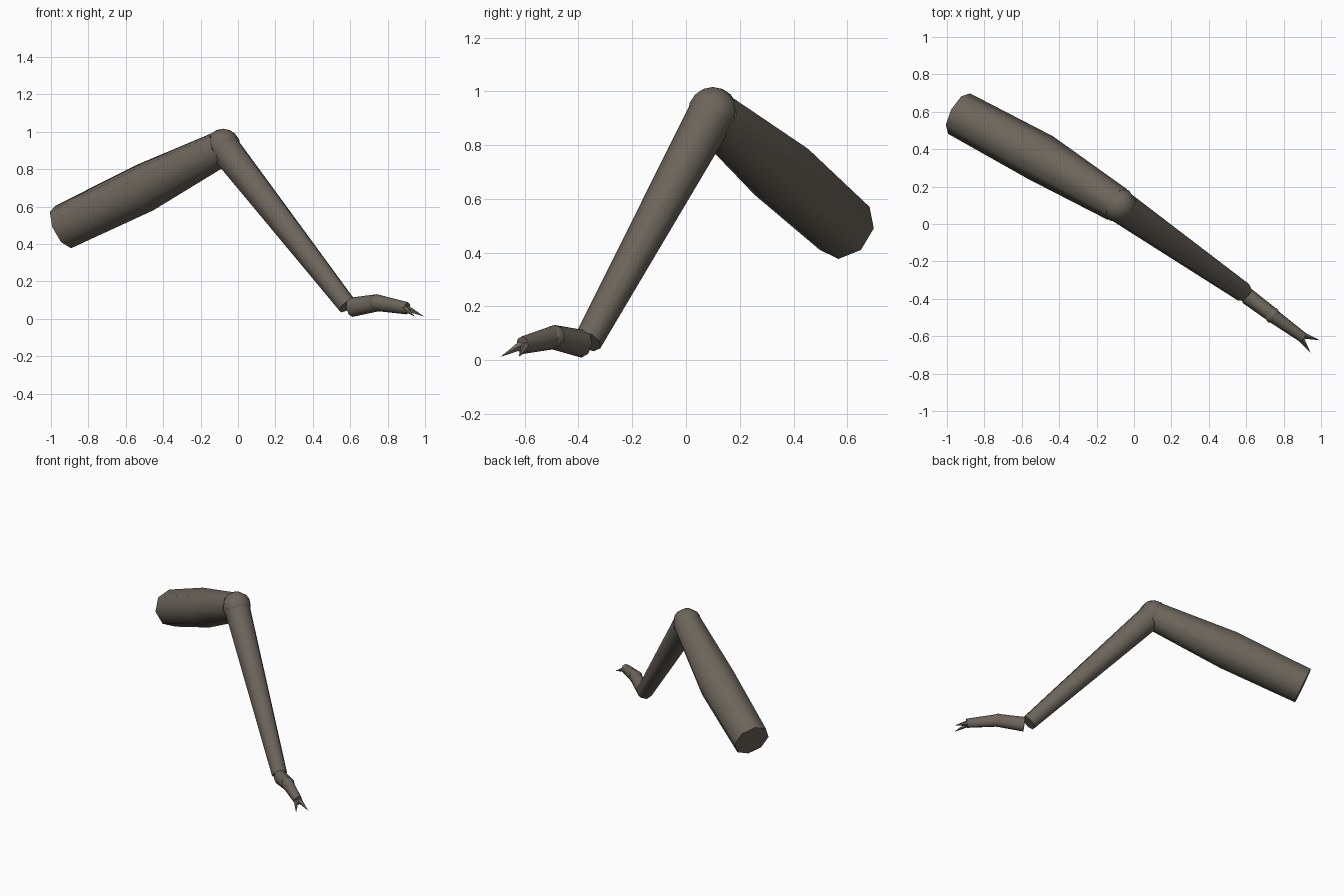
import bpy
import bmesh
import math
from mathutils import Vector

cube = bpy.data.objects.get("Cube")
if cube:
    bpy.data.objects.remove(cube, do_unlink=True)

COLOUR = (0.15, 0.13, 0.105, 1)
shell = bpy.data.materials.new("dull brown shell")
shell.use_nodes = True
shell.diffuse_color = COLOUR
bsdf = shell.node_tree.nodes["Principled BSDF"]
bsdf.inputs["Base Color"].default_value = COLOUR
bsdf.inputs["Roughness"].default_value = 0.8


def finish(bm, name):
    """Turn a bmesh into a smooth shaded object with crisp rims."""
    bmesh.ops.recalc_face_normals(bm, faces=bm.faces)
    mesh = bpy.data.meshes.new(name)
    bm.to_mesh(mesh)
    bm.free()
    mesh.materials.append(shell)
    obj = bpy.data.objects.new(name, mesh)
    bpy.context.collection.objects.link(obj)
    bpy.ops.object.select_all(action='DESELECT')
    obj.select_set(True)
    bpy.context.view_layer.objects.active = obj
    bpy.ops.object.shade_smooth_by_angle(angle=math.radians(55))
    return obj


def limb(name, stations, sides=8, width=1.0):
    """Skin rings of (centre, radius) along a path; a zero radius makes a point."""
    bm = bmesh.new()
    points = [Vector(p) for p, r in stations]
    rings = []
    for i, (p, r) in enumerate(stations):
        along = (points[min(i + 1, len(points) - 1)] - points[max(i - 1, 0)]).normalized()
        side = along.cross(Vector((0, 0, 1))).normalized()
        up = side.cross(along)
        if r == 0:
            rings.append([bm.verts.new(p)])
            continue
        ring = []
        for k in range(sides):
            a = math.tau * k / sides
            ring.append(bm.verts.new(points[i] + r * (up * math.cos(a) + side * width * math.sin(a))))
        rings.append(ring)
    for a, b in zip(rings, rings[1:]):
        for k in range(sides):
            n = (k + 1) % sides
            if len(b) == 1:
                bm.faces.new((a[k], a[n], b[0]))
            else:
                bm.faces.new((a[k], a[n], b[n], b[k]))
    for ring in (rings[0], rings[-1]):
        if len(ring) > 1:
            bm.faces.new(ring)
    return finish(bm, name)


def ball(name, centre, radius):
    bm = bmesh.new()
    bmesh.ops.create_uvsphere(bm, u_segments=8, v_segments=8, radius=radius)
    obj = finish(bm, name)
    obj.location = centre
    obj.rotation_euler.z = math.radians(-32)
    return obj


# Thick upper leg, open hip end closed flat
limb("upper_leg", [((-0.935, 0.59, 0.49), 0.123),
                   ((-0.50, 0.355, 0.70), 0.132),
                   ((-0.09, 0.105, 0.91), 0.097)])

# Knee joint
ball("knee", (-0.08, 0.10, 0.92), 0.096)

# Tapered lower leg
limb("lower_leg", [((-0.075, 0.095, 0.915), 0.088),
                   ((0.585, -0.365, 0.07), 0.053)])

# Two foot segments, bent at the middle
limb("foot_rear", [((0.605, -0.385, 0.061), 0.052),
                   ((0.745, -0.49, 0.085), 0.046)], width=0.85)
ball("foot_joint", (0.74, -0.488, 0.086), 0.044)
limb("foot_front", [((0.735, -0.485, 0.087), 0.045),
                    ((0.905, -0.608, 0.056), 0.033)], width=0.85)

# Pair of splayed claws
for name, base, tip in (("left_claw", (0.893, -0.592, 0.06), (0.995, -0.622, 0.012)),
                        ("right_claw", (0.886, -0.604, 0.06), (0.945, -0.69, 0.012))):
    limb(name, [(base, 0.02), (tip, 0)], sides=5)
